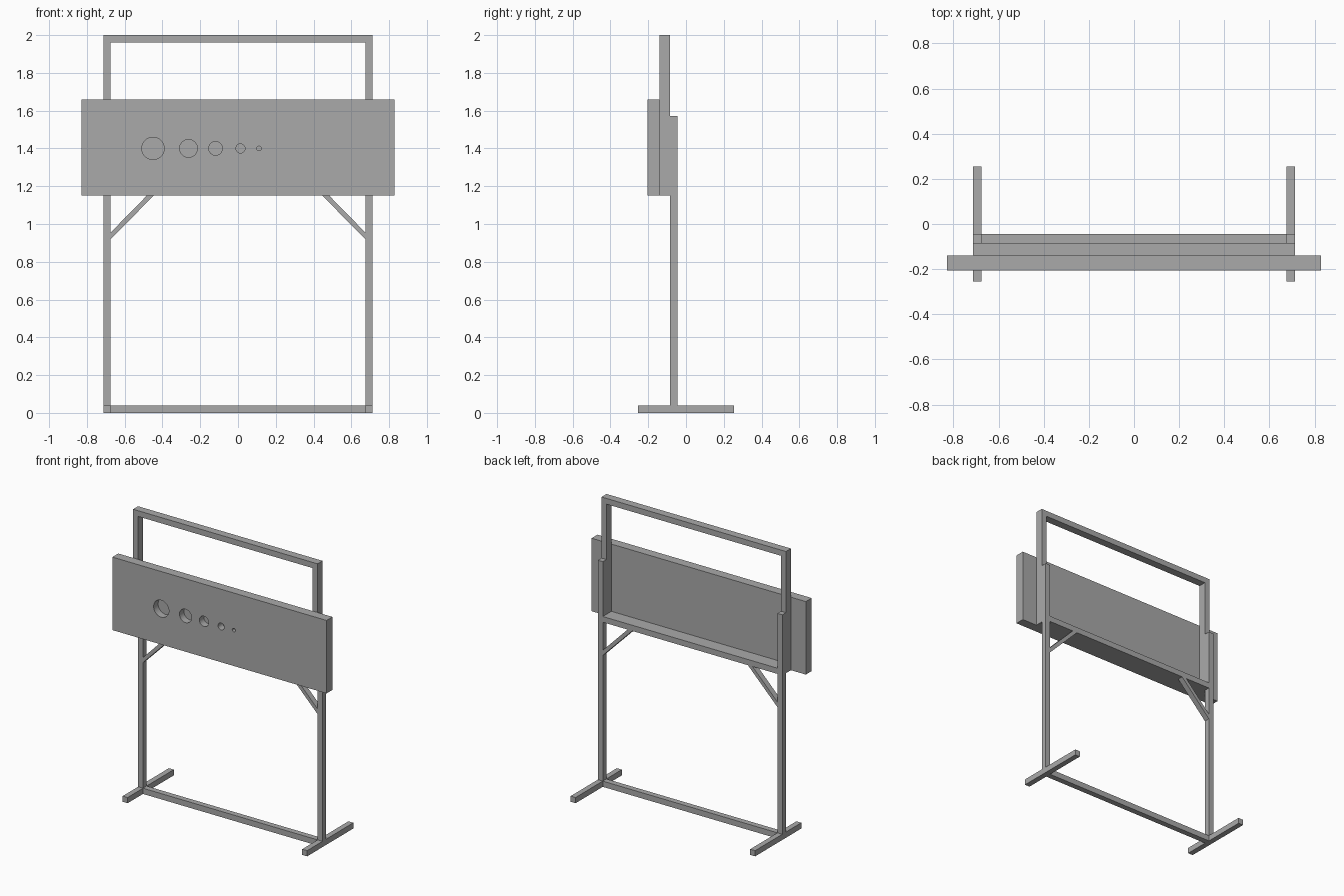
import bpy
import bmesh
from mathutils import Vector

cube = bpy.data.objects.get("Cube")
if cube:
    bpy.data.objects.remove(cube, do_unlink=True)

grey = bpy.data.materials.new("plain grey")
grey.use_nodes = True
colour = (0.4, 0.4, 0.4, 1)
grey.diffuse_color = colour
grey.node_tree.nodes["Principled BSDF"].inputs["Base Color"].default_value = colour


def add_object(name, bm):
    bmesh.ops.recalc_face_normals(bm, faces=bm.faces)
    mesh = bpy.data.meshes.new(name)
    bm.to_mesh(mesh)
    bm.free()
    mesh.materials.append(grey)
    obj = bpy.data.objects.new(name, mesh)
    bpy.context.collection.objects.link(obj)
    return obj


def box(name, x, y, z):
    """Box given its (min, max) range along each axis."""
    bm = bmesh.new()
    bmesh.ops.create_cube(bm, size=1)
    for v in bm.verts:
        v.co = Vector([r[0] if c < 0 else r[1] for c, r in zip(v.co, (x, y, z))])
    return add_object(name, bm)


def prism(name, outline, y):
    """Extrude an xz outline along y."""
    bm = bmesh.new()
    face = bm.faces.new([bm.verts.new((px, y[0], pz)) for px, pz in outline])
    ext = bmesh.ops.extrude_face_region(bm, geom=[face])
    moved = [g for g in ext["geom"] if isinstance(g, bmesh.types.BMVert)]
    bmesh.ops.translate(bm, verts=moved, vec=(0, y[1] - y[0], 0))
    return add_object(name, bm)


OUT, IN = 0.713, 0.675      # outer and inner faces of the uprights
BAR = 0.04
LOWER_Y = (-0.085, -0.045)
UPPER_Y = (-0.14, -0.085)
PANEL_Y = (-0.205, -0.14)
PANEL_Z = (1.15, 1.66)
base = PANEL_Z[0]

# Feet, posts, upper uprights and diagonal braces on both sides
for side, s in (("left", 1), ("right", -1)):
    x = tuple(sorted((s * IN, s * OUT)))
    box(side + "_foot", x, (-0.255, 0.255), (0, BAR))
    box(side + "_post", x, LOWER_Y, (BAR, 1.573))
    box(side + "_upper_upright", x, UPPER_Y, (base, 2))
    brace = [(IN, 0.918), (IN, 0.954), (0.483, base), (0.447, base)]
    prism(side + "_brace", [(s * px, pz) for px, pz in brace], LOWER_Y)

# Horizontal bars of the two frames
span = (-IN, IN)
box("bottom_crossbar", span, LOWER_Y, (0, BAR))
box("middle_crossbar", span, LOWER_Y, (base, base + BAR))
box("upper_frame_bottom_bar", span, UPPER_Y, (base, base + BAR))
box("upper_frame_top_bar", span, UPPER_Y, (2 - BAR, 2))

# Panel with a row of shrinking blind holes
panel = box("panel", (-0.828, 0.828), PANEL_Y, PANEL_Z)
HOLE_DEPTH = 0.05
holes = [(-0.45, 0.059), (-0.262, 0.047), (-0.119, 0.036),
         (0.013, 0.024), (0.111, 0.012), (0.196, 0.005)]
bm = bmesh.new()
for cx, radius in holes:
    made = bmesh.ops.create_cone(bm, cap_ends=True, segments=48, radius1=radius,
                                 radius2=radius, depth=2 * HOLE_DEPTH)
    for v in made["verts"]:
        px, py, pz = v.co
        v.co = (cx + px, PANEL_Y[0] + pz, 1.40 + py)
cutter = add_object("hole_cutter", bm)
cutter.hide_render = True
cutter.hide_set(True)

cut = panel.modifiers.new("holes", "BOOLEAN")
cut.operation = "DIFFERENCE"
cut.solver = "EXACT"
cut.object = cutter

# Bake the holes, then smooth only their round walls
bpy.context.view_layer.objects.active = panel
panel.select_set(True)
bpy.ops.object.modifier_apply(modifier=cut.name)
bpy.ops.object.shade_smooth_by_angle(angle=0.6)
bpy.data.objects.remove(cutter, do_unlink=True)
